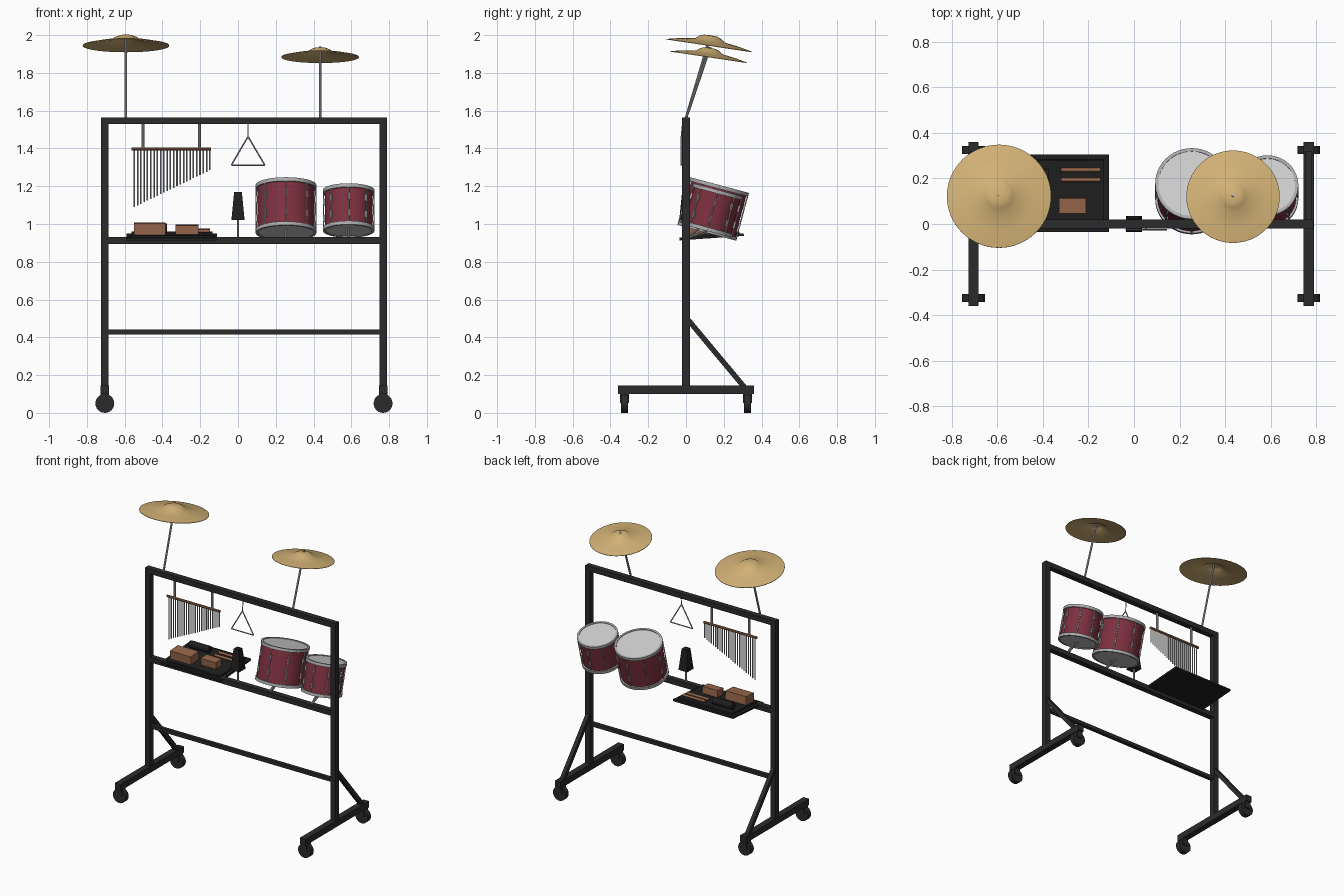
import bpy, bmesh, math
from mathutils import Vector, Matrix

if "Cube" in bpy.data.objects:
    bpy.data.objects.remove(bpy.data.objects["Cube"])


def material(name, color):
    m = bpy.data.materials.new(name)
    m.diffuse_color = (*color, 1)
    m.use_nodes = True
    m.node_tree.nodes["Principled BSDF"].inputs["Base Color"].default_value = m.diffuse_color
    return m


BLACK = material("black metal", (0.024, 0.024, 0.025))
RUBBER = material("dark rubber", (0.014, 0.014, 0.015))
GOLD = material("brass", (0.64, 0.44, 0.18))
RED = material("wine red", (0.21, 0.03, 0.05))
WOOD = material("brown wood", (0.31, 0.135, 0.07))
CHROME = material("chrome", (0.42, 0.42, 0.43))
HEAD = material("drum skin", (0.62, 0.62, 0.63))


def finish(name, bm, mat, matrix=None, smooth=False):
    bmesh.ops.recalc_face_normals(bm, faces=bm.faces)
    me = bpy.data.meshes.new(name)
    bm.to_mesh(me)
    bm.free()
    ob = bpy.data.objects.new(name, me)
    bpy.context.collection.objects.link(ob)
    me.materials.append(mat)
    if matrix is not None:
        ob.matrix_world = matrix
    if smooth:
        bpy.context.view_layer.objects.active = ob
        ob.select_set(True)
        bpy.ops.object.shade_smooth_by_angle(angle=math.radians(35))
        ob.select_set(False)
    return ob


def box(name, center, size, mat, matrix=None, taper=1.0):
    bm = bmesh.new()
    bmesh.ops.create_cube(bm, size=1)
    for v in bm.verts:
        k = taper if v.co.z > 0 else 1
        v.co = Vector((v.co.x * size[0] * k, v.co.y * size[1] * k, v.co.z * size[2])) + Vector(center)
    return finish(name, bm, mat, matrix)


def rod(name, a, b, r, mat, sides=10, matrix=None):
    a, b = Vector(a), Vector(b)
    d = b - a
    m = Matrix.Translation((a + b) / 2) @ d.to_track_quat('Z', 'Y').to_matrix().to_4x4()
    bm = bmesh.new()
    bmesh.ops.create_cone(bm, cap_ends=True, segments=sides, radius1=r, radius2=r, depth=d.length)
    return finish(name, bm, mat, matrix @ m if matrix is not None else m, True)


def lathe(name, profile, mat, matrix, steps=48, closed=False):
    bm = bmesh.new()
    vs = [bm.verts.new((r, 0, z)) for r, z in profile]
    pairs = list(zip(vs, vs[1:])) + ([(vs[-1], vs[0])] if closed else [])
    es = [bm.edges.new(p) for p in pairs]
    bmesh.ops.spin(bm, geom=vs + es, cent=(0, 0, 0), axis=(0, 0, 1), angle=2 * math.pi,
                   steps=steps, use_merge=True)
    bmesh.ops.remove_doubles(bm, verts=bm.verts, dist=1e-5)
    return finish(name, bm, mat, matrix, True)


# Frame: posts, feet, braces and casters
for side, x in (("left", -0.705), ("right", 0.768)):
    box(side + "_post", (x, 0, 0.835), (0.04, 0.04, 1.46), BLACK)
    box(side + "_foot", (x, 0, 0.123), (0.045, 0.72, 0.045), BLACK)
    a, b = Vector((x, 0.005, 0.5)), Vector((x, 0.31, 0.135))
    q = (b - a).to_track_quat('Z', 'X').to_matrix().to_4x4()
    box(side + "_brace", (0, 0, 0), (0.028, 0.028, (b - a).length), BLACK, Matrix.Translation((a + b) / 2) @ q)
    for y in (-0.325, 0.325):
        rod(side + "_wheel", (x, y - 0.018, 0.05), (x, y + 0.018, 0.05), 0.05, BLACK, 24)
        box(side + "_caster_fork", (x, y, 0.078), (0.045, 0.048, 0.05), BLACK)
for name, z, h, d in (("top_rail", 1.547, 0.036, 0.04), ("middle_rail", 0.912, 0.036, 0.04),
                      ("lower_rail", 0.428, 0.026, 0.026)):
    box(name, (0.0315, 0, z), (1.47, d, h), BLACK)

# Cymbals on leaning rods
for name, x, y, z, r in (("large_cymbal", -0.593, 0.122, 1.946, 0.229),
                         ("small_cymbal", 0.435, 0.12, 1.885, 0.205)):
    m = Matrix.Translation((x, y, z)) @ Matrix.Rotation(math.radians(-8.5), 4, 'X')
    k = r / 0.229
    prof = [(0.229, 0), (0.16, 0.015), (0.078, 0.027), (0.06, 0.042), (0.035, 0.052), (0, 0.054),
            (0, 0.050), (0.033, 0.048), (0.057, 0.038), (0.077, 0.023), (0.16, 0.011), (0.229, -0.003)]
    lathe(name, [(p * k, h * k) for p, h in prof], GOLD, m, 64, True)
    rod(name + "_rod", (x, 0, 1.56), m @ Vector((0, 0, 0.053)), 0.007, CHROME)

# Bar chimes
rod("chime_bar", (-0.563, 0, 1.397), (-0.143, 0, 1.397), 0.009, WOOD, 8)
for x in (-0.503, -0.204):
    rod("chime_hanger", (x, 0, 1.4), (x, 0, 1.535), 0.008, CHROME)
N = 24
for i in range(N):
    t = i / (N - 1)
    x = -0.549 + 0.4 * t
    rod("chime_tube", (x, 0, 1.39), (x, 0, 1.09 + 0.195 * t), 0.004, CHROME, 8)

# Triangle and its cord
tri = [Vector((0.053, -0.025, 1.463)), Vector((-0.035, -0.025, 1.312)), Vector((0.142, -0.025, 1.312))]
for i in range(3):
    rod("triangle_side", tri[i], tri[(i + 1) % 3], 0.004, CHROME, 8)
rod("triangle_cord", tri[0], (0.053, -0.018, 1.535), 0.003, CHROME, 6)

# Cowbell on a short stem
box("cowbell", (0, 0, 1.095), (0.07, 0.072, 0.15), RUBBER, None, 0.58)
rod("cowbell_stem", (0, 0, 0.925), (0, 0, 1.03), 0.006, CHROME)

# Tray with its hand percussion; local z = 0 is the mat surface
T = Matrix.Translation((-0.35, 0.134, 0.95)) @ Matrix.Rotation(math.radians(4), 4, 'X')
box("tray", (0, 0, -0.018), (0.48, 0.342, 0.014), RUBBER, T)
box("tray_mat", (0, 0, -0.006), (0.43, 0.296, 0.012), RUBBER, T)
box("large_wood_block", (-0.117, -0.074, 0.03), (0.165, 0.09, 0.06), WOOD, T)
box("small_wood_block", (0.08, -0.051, 0.024), (0.12, 0.066, 0.048), WOOD, T)
rod("shaker", (-0.18, 0.085, 0.022), (-0.025, 0.085, 0.022), 0.024, RUBBER, 20, T)
for y in (0.061, 0.105):
    rod("clave", (0.03, y, 0.009), (0.203, y, 0.009), 0.009, WOOD, 12, T)


# Drums leaning backwards
def drum(name, x, y, z, r, length):
    m = Matrix.Translation((x, y, z)) @ Matrix.Rotation(math.radians(-15), 4, 'X')
    s, h = r - 0.01, 0.02
    lathe(name + "_shell", [(s, 0.006), (s, length - 0.006)], RED, m)
    for label, z0, zh in (("lower", 0, 0.006), ("upper", length - h, length - 0.006)):
        lathe(name + "_" + label + "_hoop", [(s - 0.004, z0), (r, z0), (r, z0 + h), (s - 0.004, z0 + h)],
              CHROME, m, 48, True)
        rod(name + "_" + label + "_skin", (0, 0, zh - 0.002), (0, 0, zh + 0.002), s - 0.001, HEAD, 48, m)
    for i in range(8):
        a = math.pi / 4 * i
        c, d = math.cos(a), math.sin(a)
        rod(name + "_tension_rod", (c * (r - 0.003), d * (r - 0.003), 0.004),
            (c * (r - 0.003), d * (r - 0.003), length - 0.004), 0.0035, CHROME, 8, m)
        for zl in (0.3, 0.7):
            box(name + "_lug", (s + 0.003, 0, length * zl), (0.012, 0.012, 0.035), CHROME,
                m @ Matrix.Rotation(a, 4, 'Z'))
    rod(name + "_mount", (x, -0.005, 0.92), (x, 0.075, 0.985), 0.007, CHROME)
    rod(name + "_support_arm", (x, 0, 0.922), (x, y, z + 0.004), 0.006, CHROME)


drum("large_drum", 0.254, 0.11, 0.953, 0.161, 0.262)
drum("small_drum", 0.586, 0.112, 0.963, 0.136, 0.225)
